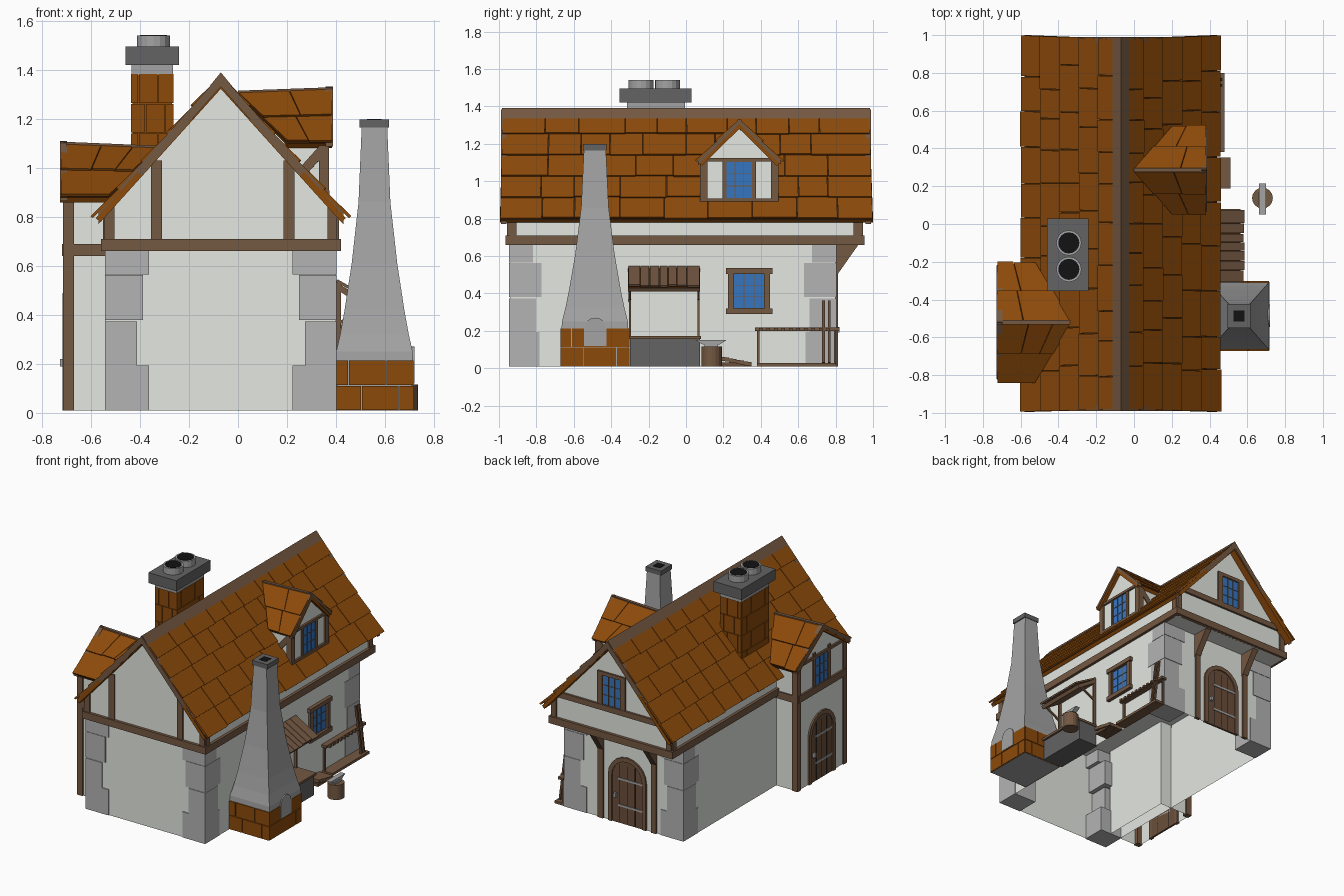
import bpy, bmesh, math, random
from mathutils import Vector

random.seed(4)
default_cube = bpy.data.objects.get("Cube")
if default_cube:
    bpy.data.objects.remove(default_cube, do_unlink=True)


def material(name, *rgb):
    linear = [((c / 255 + 0.055) / 1.055) ** 2.4 for c in rgb] + [1]
    mat = bpy.data.materials.new(name)
    mat.use_nodes = True
    mat.diffuse_color = linear
    mat.node_tree.nodes["Principled BSDF"].inputs["Base Color"].default_value = linear
    return mat


ROOF = material("roof brown", 140, 74, 10)
GAP = material("roof gap", 72, 38, 8)
PLASTER = material("plaster", 229, 232, 226)
TIMBER = material("timber", 116, 88, 66)
DOOR = material("door wood", 106, 78, 58)
QUOIN = material("corner stone", 180, 180, 181)
STONE = material("stone", 164, 164, 165)
DARK = material("dark stone", 99, 99, 100)
GLASS = material("window glass", 54, 118, 192)
SOOT = material("soot", 18, 18, 18)


def finish(name, bm, *mats):
    bmesh.ops.recalc_face_normals(bm, faces=bm.faces)
    mesh = bpy.data.meshes.new(name)
    bm.to_mesh(mesh)
    bm.free()
    for mat in mats:
        mesh.materials.append(mat)
    obj = bpy.data.objects.new(name, mesh)
    bpy.context.collection.objects.link(obj)
    return obj


def loft(bm, rings):
    """Join closed rings of equal length and cap both ends."""
    rings = [[bm.verts.new(p) for p in ring] for ring in rings]
    count = len(rings[0])
    for low, high in zip(rings, rings[1:]):
        for i in range(count):
            j = (i + 1) % count
            bm.faces.new((low[i], low[j], high[j], high[i]))
    bm.faces.new(rings[0])
    bm.faces.new(rings[-1])


def prism(name, points, axis, a, b, mat):
    place = {"x": lambda u, v, d: (d, u, v), "y": lambda u, v, d: (u, d, v),
             "z": lambda u, v, d: (u, v, d)}[axis]
    bm = bmesh.new()
    loft(bm, [[place(u, v, d) for u, v in points] for d in (a, b)])
    return finish(name, bm, mat)


def box(name, x, y, z, mat):
    corners = [(x[0], y[0]), (x[1], y[0]), (x[1], y[1]), (x[0], y[1])]
    return prism(name, corners, "z", z[0], z[1], mat)


def open_bottom(obj):
    bm = bmesh.new()
    bm.from_mesh(obj.data)
    bmesh.ops.delete(bm, geom=[f for f in bm.faces if f.normal.z < -0.9], context="FACES")
    bm.to_mesh(obj.data)
    bm.free()


def plate(name, face, u, z, depth, mat):
    """Box standing out of a wall; face is (axis, wall position, outward sign)."""
    axis, wall, sign = face
    corners = [(u[0], z[0]), (u[1], z[0]), (u[1], z[1]), (u[0], z[1])]
    return prism(name, corners, axis, wall - sign * 0.01, wall + sign * depth, mat)


def beam(name, start, end, size, mat=TIMBER):
    start, end = Vector(start), Vector(end)
    along = (end - start).normalized()
    side = along.cross(Vector((0.01, 0.02, 1)) if abs(along.z) < 0.9 else Vector((0, 1, 0))).normalized()
    up = along.cross(side)
    bm = bmesh.new()
    loft(bm, [[p + (side * i + up * j) * size / 2 for i, j in ((-1, -1), (1, -1), (1, 1), (-1, 1))]
              for p in (start, end)])
    return finish(name, bm, mat)


def cylinder(name, x, y, radius, low, high, mat):
    ring = [(x + radius * math.cos(i * math.pi / 8), y + radius * math.sin(i * math.pi / 8)) for i in range(16)]
    return prism(name, ring, "z", low, high, mat)


def shingles(name, corners, rows, width, mat=ROOF):
    """Base slab plus rows of overlapping tiles; corners: ridge a, ridge b, eave b, eave a."""
    ra, rb, eb, ea = map(Vector, corners)
    normal = (rb - ra).cross(ea - ra).normalized()
    normal *= 1 if normal.z > 0 else -1
    point = lambda s, t: ra.lerp(rb, s).lerp(ea.lerp(eb, s), t)
    slab = bmesh.new()
    loft(slab, [[p - normal * d for p in (ra, rb, eb, ea)] for d in (0.025, 0)])
    base = finish(name + "_base", slab, mat, GAP)
    for face in base.data.polygons:
        face.material_index = int(face.normal.dot(normal) > 0.9)
    bm = bmesh.new()
    for row in range(rows):
        t, s = row / rows, 0
        length = (point(0, t) - point(1, t)).length
        while s < 1:
            step = width * random.uniform(0.75, 1.25) / length
            end = 1 if s + step * 1.5 > 1 else s + step
            drop = (row + 1.01 + random.uniform(0, 0.05)) / rows
            gap = 0.0018 / length
            tile = [point(s + gap, t), point(end - gap, t), point(end - gap, drop), point(s + gap, drop)]
            lift = [0.004, 0.004, 0.014, 0.014]
            loft(bm, [[p + normal * (h + d) for p, h in zip(tile, lift)] for d in (-0.004, 0.008)])
            s = end
    return finish(name, bm, mat)


def barge(name, face, centre, apex, half, eave, width):
    """Inverted V of timber along a gable edge."""
    axis, wall, sign = face
    points = [(centre - half, eave), (centre, apex), (centre + half, eave),
              (centre + half, eave - width), (centre, apex - width), (centre - half, eave - width)]
    return prism(name, points, axis, wall - sign * 0.03, wall, TIMBER)


def window(name, face, u, z, border=0.0):
    plate(name + "_glass", face, u, z, 0.004, GLASS)
    for i in range(4):
        across = u[0] + (u[1] - u[0]) * i / 3
        level = z[0] + (z[1] - z[0]) * i / 3
        plate(name + "_upright", face, (across - 0.002, across + 0.002), z, 0.008, TIMBER)
        plate(name + "_crossbar", face, u, (level - 0.002, level + 0.002), 0.007, TIMBER)
    if border:
        for sides in ((u[0] - border, u[0]), (u[1], u[1] + border)):
            plate(name + "_jamb", face, sides, z, 0.018, TIMBER)
        for level in (z[0] - 0.03, z[1]):
            plate(name + "_lintel", face, (u[0] - border * 1.4, u[1] + border * 1.4), (level, level + 0.03), 0.025, TIMBER)


def arched_door(name, face, centre, half, height):
    axis, wall, sign = face

    def arch(r):
        spring = height - half
        curve = [(centre + r * math.cos(i * math.pi / 10), spring + r * math.sin(i * math.pi / 10)) for i in range(11)]
        return [(centre + r, 0.01)] + curve + [(centre - r, 0.01)]
    inner = half - 0.03
    prism(name + "_leaf", arch(inner), axis, wall - sign * 0.01, wall + sign * 0.004, DOOR)
    prism(name + "_frame", arch(half) + arch(inner)[::-1], axis, wall - sign * 0.01, wall + sign * 0.012, TIMBER)
    for i in (-1, 0, 1):
        u = centre + i * inner / 2
        plate(name + "_seam", face, (u - 0.002, u + 0.002), (0.015, height - 0.06), 0.005, SOOT)
    for z in (0.13, 0.32):
        plate(name + "_hinge", face, (centre - inner, centre + inner * 0.6), (z, z + 0.014), 0.008, STONE)
    plate(name + "_handle", face, (centre + inner * 0.7, centre + inner * 0.85), (0.19, 0.22), 0.022, STONE)


def bricks(name, x, y, z, rows, columns, mortar):
    """Core wrapped in staggered bricks."""
    box(name + "_core", x, y, z, mortar)
    height = (z[1] - z[0]) / rows
    for row in range(rows):
        low, high = z[0] + row * height + 0.002, z[0] + (row + 1) * height - 0.002
        for axis, (a, b), walls in (("y", x, y), ("x", y, x)):
            cuts = [a - 0.006] + [a + (b - a) * (i + (0.3 if row % 2 else 0.65)) / columns for i in range(columns)] + [b + 0.006]
            for wall, sign in zip(walls, (-1, 1)):
                for left, right in zip(cuts, cuts[1:]):
                    plate(name + "_brick", (axis, wall, sign), (left + 0.002, right - 0.002), (low, high), 0.007, ROOF)


# Main house walls, hollow below
FRONT, BACK, RIGHT = ("y", -0.945, -1), ("y", 0.935, 1), ("x", 0.4, 1)
LEFT = ("x", -0.54, -1)
MID = -0.07
open_bottom(box("lower_walls", (-0.54, 0.4), (-0.94, 0.8), (0.01, 0.67), PLASTER))
gable = [(-0.54, 0.66), (0.4, 0.66), (0.4, 0.815), (MID, 1.34), (-0.54, 0.815)]
prism("upper_walls", gable, "y", -0.945, 0.935, PLASTER)

# Corner stones
for sx, x in ((1, -0.543), (-1, 0.403)):
    for sy, y in ((1, -0.947), (-1, 0.805)):
        for low, wide, long in ((0.01, 0.18, 0.165), (0.19, 0.13, 0.145), (0.38, 0.155, 0.175), (0.565, 0.18, 0.13)):
            box("corner_stone", sorted((x, x + sx * wide)), sorted((y, y + sy * long)), (low, min(low + 0.183, 0.66)), QUOIN)

# Timber framing
for face, end in ((FRONT, -0.99), (BACK, 0.99)):
    plate("gable_sill_beam", face, (-0.56, 0.42), (0.66, 0.71), 0.02, TIMBER)
    for u in (-0.545, 0.365):
        plate("gable_corner_post", face, (u, u + 0.04), (0.7, 0.84), 0.012, TIMBER)
    barge("gable_barge_board", ("y", end, face[2]), MID, 1.383, 0.5, 0.822, 0.052)
for u in (-0.355, 0.185):
    plate("front_stud", FRONT, (u, u + 0.045), (0.7, 1.03), 0.01, TIMBER)
plate("back_rail", BACK, (-0.49, 0.35), (0.86, 0.9), 0.015, TIMBER)
for u in (-0.18, 0.0):
    plate("back_stud", BACK, (u, u + 0.04), (0.89, 1.12), 0.012, TIMBER)
plate("back_window_head", BACK, (-0.18, 0.04), (1.11, 1.135), 0.012, TIMBER)
window("back_gable_window", BACK, (-0.14, 0.0), (0.9, 1.11))
for face in (LEFT, RIGHT):
    plate("side_sill_beam", face, (-0.96, 0.95), (0.66, 0.71), 0.02, TIMBER)
    for y in (-0.945, 0.895):
        plate("side_corner_post", face, (y, y + 0.04), (0.7, 0.81), 0.012, TIMBER)

# Back door with posts and brackets
BACK_LOW = ("y", 0.8, 1)
arched_door("back_door", BACK_LOW, -0.1, 0.15, 0.49)
for x in (-0.31, 0.11):
    plate("back_door_post", BACK_LOW, (x - 0.02, x + 0.02), (0.01, 0.66), 0.012, TIMBER)
    prism("overhang_bracket", [(0.795, 0.48), (0.925, 0.665), (0.795, 0.665)], "x", x - 0.022, x + 0.022, TIMBER)

# Main roof
for side in (-1, 1):
    eave = MID + side * 0.51
    shingles("main_roof", [(MID, -0.98, 1.36), (MID, 0.98, 1.36), (eave, 1, 0.795), (eave, -0.995, 0.795)], 5, 0.2)
prism("ridge_cap", [(-0.115, 1.335), (MID, 1.39), (-0.025, 1.335)], "y", -0.985, 0.985, TIMBER)

# Side wing on the right-hand side
WING = ("x", -0.705, -1)
open_bottom(prism("wing_walls", [(-0.79, 0.01), (-0.25, 0.01), (-0.25, 0.89), (-0.52, 1.075), (-0.79, 0.89)],
                  "x", -0.705, -0.45, PLASTER))
for y in (-0.8, -0.28):
    box("wing_post", (-0.715, -0.67), (y, y + 0.04), (0.01, 0.9), TIMBER)
for wall, sign in ((-0.79, -1), (-0.25, 1)):
    plate("wing_side_beam", ("y", wall, sign), (-0.71, -0.54), (0.64, 0.69), 0.01, TIMBER)
plate("wing_front_beam", WING, (-0.79, -0.25), (0.64, 0.69), 0.013, TIMBER)
for y in (-0.62, -0.45):
    plate("wing_stud", WING, (y, y + 0.03), (0.68, 0.93), 0.01, TIMBER)
plate("wing_tie", WING, (-0.79, -0.25), (0.89, 0.91), 0.012, TIMBER)
window("wing_window", WING, (-0.59, -0.45), (0.69, 0.89))
arched_door("wing_door", WING, -0.52, 0.15, 0.49)
barge("wing_barge_board", ("x", -0.727, -1), -0.52, 1.11, 0.3, 0.895, 0.03)
for side in (-1, 1):
    y = -0.52 + side * 0.302
    shingles("wing_roof", [(-0.725, -0.52, 1.09), (-0.33, -0.52, 1.075), (-0.52, y, 0.88), (-0.725, y, 0.88)], 2, 0.17)
beam("wing_ridge_cap", (-0.725, -0.52, 1.096), (-0.34, -0.52, 1.08), 0.022)

# Dormer on the left-hand side
DORMER = ("x", 0.36, 1)
CENTRE = 0.285
prism("dormer_walls", [(0.085, 0.9), (0.485, 0.9), (0.485, 1.1), (CENTRE, 1.3), (0.085, 1.1)], "x", 0, 0.36, PLASTER)
for y in (0.075, 0.455):
    box("dormer_post", (0.33, 0.372), (y, y + 0.04), (0.89, 1.11), TIMBER)
    beam("dormer_brace", (0.26, y + 0.02, 0.98), (0.35, y + 0.02, 1.08), 0.038)
for y in (0.195, 0.355):
    plate("dormer_stud", DORMER, (y, y + 0.02), (0.9, 1.11), 0.01, TIMBER)
for z in (0.89, 1.105):
    plate("dormer_rail", DORMER, (0.075, 0.495), (z, z + 0.018), 0.014, TIMBER)
window("dormer_window", DORMER, (0.215, 0.355), (0.908, 1.105))
barge("dormer_barge_board", ("x", 0.387, 1), CENTRE, 1.333, 0.22, 1.113, 0.026)
for side in (-1, 1):
    y = CENTRE + side * 0.218
    shingles("dormer_roof", [(0.383, CENTRE, 1.315), (0, CENTRE, 1.3), (0.2, y, 1.1), (0.383, y, 1.1)], 2, 0.17)
beam("dormer_ridge_cap", (0.383, CENTRE, 1.318), (0, CENTRE, 1.304), 0.022)

# Ridge chimney
bricks("ridge_chimney", (-0.43, -0.27), (-0.31, -0.01), (0.9, 1.385), 4, 2, ROOF)
box("chimney_collar", (-0.435, -0.265), (-0.315, -0.005), (1.38, 1.42), STONE)
box("chimney_cap", (-0.46, -0.24), (-0.355, 0.03), (1.42, 1.495), DARK)
for y in (-0.1, -0.24):
    cylinder("chimney_pot", -0.345, y, 0.067, 1.49, 1.54, STONE)
    cylinder("chimney_flue", -0.345, y, 0.056, 1.53, 1.542, SOOT)

# Forge chimney
bricks("forge_base", (0.405, 0.71), (-0.665, -0.31), (0.01, 0.215), 2, 2, STONE)
profile = [(0.2, 0.158), (0.25, 0.156), (0.32, 0.14), (0.42, 0.122), (0.61, 0.093), (0.86, 0.065), (1.17, 0.052)]
bm = bmesh.new()
loft(bm, [[(0.557 + i * r, -0.487 + j * r * 1.13, z) for i, j in ((-1, -1), (1, -1), (1, 1), (-1, 1))]
          for z, r in profile])
finish("forge_hood", bm, STONE)
box("forge_cap", (0.495, 0.617), (-0.55, -0.424), (1.165, 1.198), DARK)
box("forge_flue", (0.527, 0.585), (-0.517, -0.457), (1.19, 1.2), SOOT)
mouth = [(-0.485 + 0.06 * math.cos(i * math.pi / 8), 0.21 + 0.06 * math.sin(i * math.pi / 8)) for i in range(9)]
prism("forge_mouth", [(-0.425, 0.12)] + mouth + [(-0.545, 0.12)], "x", 0.6, 0.72, STONE)

# Shop counter and awning
box("counter", (0.39, 0.55), (-0.3, 0.075), (0.01, 0.155), DARK)
box("counter_top", (0.39, 0.565), (-0.305, 0.08), (0.155, 0.172), TIMBER)
for y in (-0.305, 0.062):
    plate("shop_post", RIGHT, (y, y + 0.011), (0.17, 0.53), 0.02, TIMBER)
    beam("awning_brace", (0.4, y + 0.005, 0.36), (0.54, y + 0.005, 0.435), 0.012)
shingles("awning", [(0.4, -0.31, 0.535), (0.4, 0.075, 0.535), (0.565, 0.075, 0.43), (0.565, -0.31, 0.43)], 1, 0.055, TIMBER)

# Side window
window("side_window", RIGHT, (0.255, 0.42), (0.32, 0.505), 0.03)

# Anvil on a stump
cylinder("stump", 0.68, 0.137, 0.055, 0.01, 0.115, TIMBER)
box("anvil_foot", (0.66, 0.7), (0.1, 0.17), (0.11, 0.13), STONE)
prism("anvil_top", [(0.05, 0.15), (0.09, 0.127), (0.18, 0.127), (0.215, 0.15)], "x", 0.662, 0.698, STONE)

# Firewood pile
for i in range(8):
    y = 0.2 + i * 0.02
    beam("firewood", (0.4, y, 0.05 - i * 0.004), (0.51, y, 0.05 - i * 0.004), 0.022)
    beam("firewood", (0.4, y, 0.02), (0.5, y, 0.02), 0.02, DOOR)

# Tool rack
box("rack_floor", (0.4, 0.48), (0.38, 0.8), (0.01, 0.028), TIMBER)
box("rack_bar", (0.4, 0.44), (0.37, 0.82), (0.2, 0.217), TIMBER)
for y in (0.38, 0.79):
    box("rack_post", (0.405, 0.42), (y, y + 0.012), (0.02, 0.21), TIMBER)
for i in range(10):
    box("rack_peg", (0.44, 0.455), (0.39 + i * 0.04, 0.41 + i * 0.04), (0.2, 0.215), TIMBER)
for y in (0.735, 0.765):
    beam("pole_tool", (0.46, y, 0.03), (0.42, y, 0.36), 0.014, DOOR)
